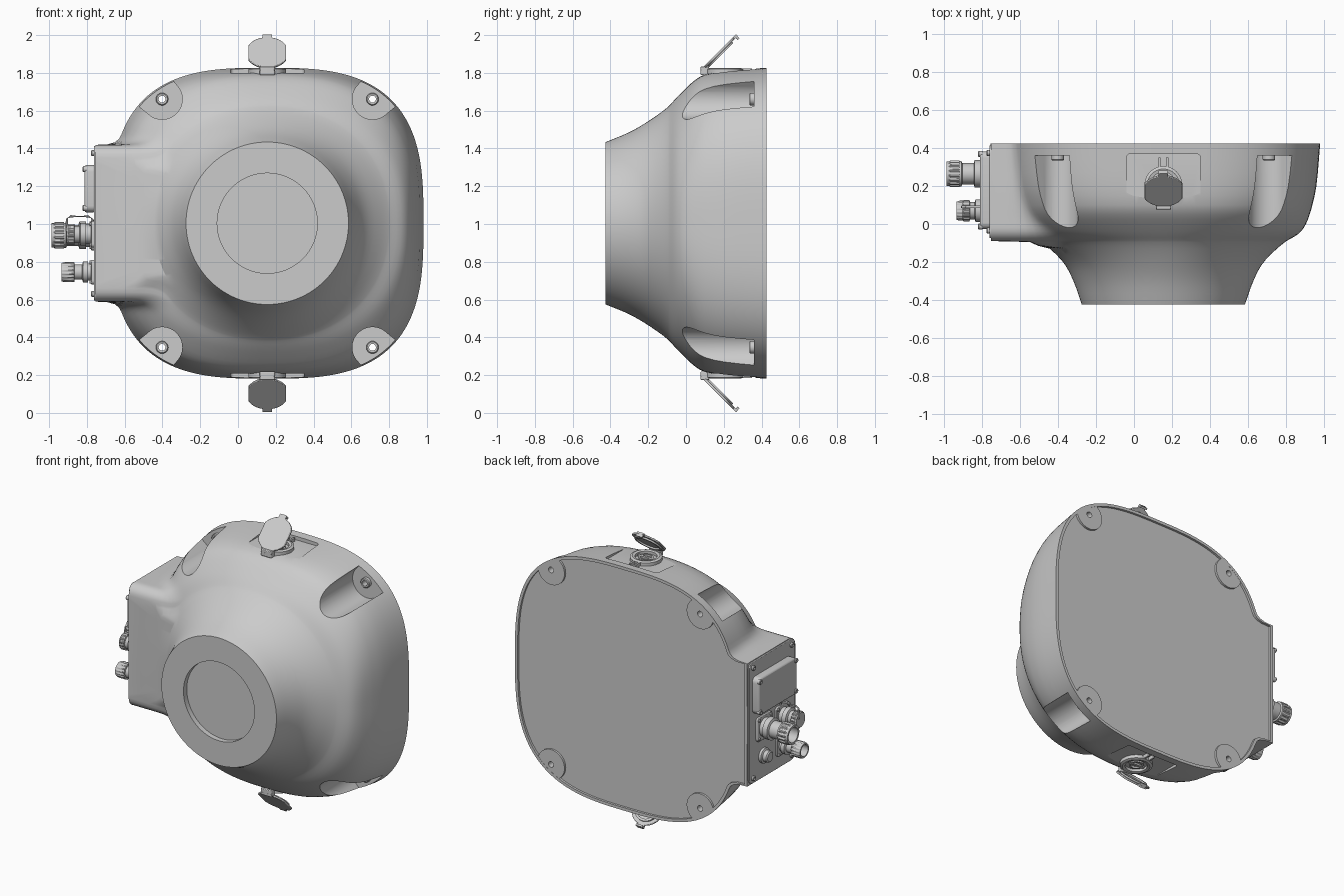
import bpy, bmesh
from math import pi, sin, cos, atan2, sqrt, hypot
from mathutils import Matrix, Vector

if "Cube" in bpy.data.objects:
    bpy.data.objects.remove(bpy.data.objects["Cube"])

CX, CZ = 0.155, 1.004
T = Matrix.Translation
C = T((CX, 0, CZ))
TO_FRONT = Matrix.Rotation(pi / 2, 4, 'X')     # local z -> -y
TO_LEFT = Matrix.Rotation(-pi / 2, 4, 'Y')     # local z -> -x, local x -> z


def shade(ob, angle=32):
    bpy.ops.object.select_all(action='DESELECT')
    ob.select_set(True)
    bpy.context.view_layer.objects.active = ob
    bpy.ops.object.shade_smooth_by_angle(angle=angle * pi / 180)


def make(name, bm, M=Matrix(), bevel=0):
    bmesh.ops.remove_doubles(bm, verts=bm.verts, dist=1e-5)
    bmesh.ops.transform(bm, matrix=M, verts=bm.verts)
    bmesh.ops.recalc_face_normals(bm, faces=bm.faces)
    me = bpy.data.meshes.new(name)
    bm.to_mesh(me)
    bm.free()
    ob = bpy.data.objects.new(name, me)
    bpy.context.collection.objects.link(ob)
    if bevel:
        m = ob.modifiers.new("bevel", 'BEVEL')
        m.width, m.segments, m.limit_method = bevel, 2, 'ANGLE'
    shade(ob)
    return ob


def loft(bm, rings, closed=False):
    vs = [[bm.verts.new(p) for p in r] for r in rings]
    n = len(vs[0])
    for a, b in zip(vs, vs[1:] + (vs[:1] if closed else [])):
        for i in range(n):
            j = (i + 1) % n
            bm.faces.new((a[i], a[j], b[j], b[i]))


def lathe(name, prof, M, seg=40, closed=False, rib=None):
    """prof: (radius, height); rib: profile rows that are knurled"""
    bm = bmesh.new()
    rings = []
    for k, (r, h) in enumerate(prof):
        rings.append([(f * r * cos(2 * pi * i / seg), f * r * sin(2 * pi * i / seg), h) for i in range(seg)
                      for f in [0.92 if rib and k in rib and i % 4 < 2 else 1]])
    loft(bm, rings, closed)
    return make(name, bm, M)


def add_prism(bm, pts, h0, h1, M=Matrix()):
    a, b = [[bm.verts.new(M @ Vector((u, v, h))) for u, v in pts] for h in (h0, h1)]
    bm.faces.new(a[::-1])
    bm.faces.new(b)
    for i in range(len(pts)):
        j = (i + 1) % len(pts)
        bm.faces.new((a[i], a[j], b[j], b[i]))


def prism(name, pts, h0, h1, M, bevel=0):
    bm = bmesh.new()
    add_prism(bm, pts, h0, h1)
    return make(name, bm, M, bevel)


def rrect(w, h, r=0.001, n=6):
    return [(sx * (w / 2 - r) + r * cos(a0 + pi / 2 * i / n), sy * (h / 2 - r) + r * sin(a0 + pi / 2 * i / n))
            for sx, sy, a0 in ((1, 1, 0), (-1, 1, pi / 2), (-1, -1, pi), (1, -1, 1.5 * pi)) for i in range(n + 1)]


def circle(r, n=40):
    return [(r * cos(2 * pi * i / n), r * sin(2 * pi * i / n)) for i in range(n)]


# Housing profile: depth, half width, half height, superellipse exponent
K = [(-.425, .43, .43, 2), (-.3, .475, .482, 2), (-.2, .53, .54, 2.05), (-.1, .635, .612, 2.15),
     (-.05, .715, .665, 2.3), (0, .752, .715, 2.45), (.05, .771, .76, 2.6), (.1, .786, .787, 2.7),
     (.2, .807, .805, 2.85), (.425, .827, .823, 3)]


def section(y):
    i = next((k for k in range(len(K) - 2) if y <= K[k + 1][0]), len(K) - 2)
    slope = lambda k, c: ((K[min(k + 1, len(K) - 1)][c] - K[max(k - 1, 0)][c])
                          / (K[min(k + 1, len(K) - 1)][0] - K[max(k - 1, 0)][0]))
    d = K[i + 1][0] - K[i][0]
    t = (y - K[i][0]) / d
    return [(2*t**3 - 3*t*t + 1) * K[i][c] + (t**3 - 2*t*t + t) * d * slope(i, c)
            + (3*t*t - 2*t**3) * K[i + 1][c] + (t**3 - t*t) * d * slope(i + 1, c) for c in (1, 2, 3)]


def radius(phi, y, bx, bz):
    """Polar radius, phi from -x; the side box blends in with a fillet"""
    hx, hz, n = section(y)
    c, s = abs(cos(phi)), max(abs(sin(phi)), 1e-6)
    r = ((c / hx) ** n + (s / hz) ** n) ** (-1 / n)
    b = min(bx / max(c, 1e-6), bz / s) if cos(phi) > 0 else 0
    k = 0.1
    return max(r, b) + max(k - abs(r - b), 0) ** 2 / k / 4


def body_ring(y, bx=0.0, bz=0.345, inset=0.0, scale=1, ydraw=None):
    corner = atan2(bz, 0.91)
    half = [corner * i / 16 for i in range(16)] + [corner + (pi - corner) * i / 90 for i in range(91)]
    out = []
    for p in half + [-p for p in half[-2:0:-1]]:
        r = (radius(p, y, bx, bz) - inset) * scale
        out.append((CX - r * cos(p), y if ydraw is None else ydraw, CZ + r * sin(p)))
    return out


# Housing with recessed front window and recessed back plate
f = .265 / .43
rings = [body_ring(-.425, scale=0, ydraw=-.39), body_ring(-.425, scale=f, ydraw=-.39), body_ring(-.425, scale=f)]
rings += [body_ring(-.425 + .295 * i / 10) for i in range(11)]
rings += [body_ring(-.115, .65, .30), body_ring(-.095, .70, .33)]
for y in (-.09, -.087, -.08, -.07, -.055, -.038, -.02, 0, .025, .05, .075, .1, .15, .2, .27, .34, .425):
    t = min((y + .09) / .07, 1)
    rings.append(body_ring(y, .91, .345 + .07 * sqrt(max(0, 1 - (1 - t) ** 2))))
rings += [body_ring(.425, .91, .415, .02), body_ring(.425, .91, .415, .02, 1, .41),
          body_ring(.425, .91, .415, .02, 0, .41)]
bm = bmesh.new()
loft(bm, rings)
housing = make("housing", bm)

# Cut the corner pockets, port shelves and screw holes
corners = [(sx, sz) for sx in (-1, 1) for sz in (-1, 1)]
pockets, holes = bmesh.new(), bmesh.new()
for sx, sz in corners:
    M = C @ T((sx * .557, .36, sz * .657)) @ TO_FRONT @ Matrix.Rotation(atan2(sz, sx), 4, 'Z')
    arc = [(.107 * cos(a), .107 * sin(a)) for a in [pi * (.5 + i / 24) for i in range(25)]]
    add_prism(pockets, arc + [(.4, -.15), (.4, .15)], 0, .8, M)
    add_prism(holes, circle(.019, 24), -.2, .1, M)
for s in (0, 1):
    M = C @ Matrix.Rotation(pi * s, 4, 'Y') @ T((0, .135, 0))
    add_prism(pockets, rrect(.39, .47, .02), .795, .95, M)
for nm, b in (("pocket_cutter", pockets), ("hole_cutter", holes)):
    cut = make(nm, b)
    cut.hide_render = True
    m = housing.modifiers.new(nm, 'BOOLEAN')
    m.object, m.operation, m.solver = cut, 'DIFFERENCE', 'EXACT'
    bpy.context.view_layer.objects.active = housing
    bpy.ops.object.modifier_apply(modifier=m.name)
    bpy.data.objects.remove(cut)
shade(housing)

# Mounting screw bushes in the pockets and flush ears on the back
for sx, sz in corners:
    P = C @ T((sx * .557, 0, sz * .657)) @ TO_FRONT
    lathe("screw_bush", [(.018, -.365), (.018, -.335), (.028, -.335), (.033, -.34), (.033, -.365)], P, 32, True)
    ear = lathe("back_ear", [(.019, -.405), (.019, -.424), (.1, -.424), (.1, -.405)], P, 64, True)
    for v in ear.data.vertices:
        dx, dz = v.co.x - CX, v.co.z - CZ
        lim = radius(atan2(dz, -dx), .425, .91, .415) - .004
        q = min(1, lim / hypot(dx, dz))
        v.co.x, v.co.z = CX + dx * q, CZ + dz * q

# Top and bottom ports with hinged open caps
for s, side in ((0, "top"), (1, "bottom")):
    B = C @ Matrix.Rotation(pi * s, 4, 'Y')
    P = B @ T((0, .205, 0))
    lathe(side + "_port_ring", [(0, .80), (.068, .80), (.068, .818), (.085, .822), (.1, .816), (.1, .785)], P)
    lathe(side + "_port_core", [(.045, .79), (.045, .812), (.035, .812), (.035, .80), (0, .80)], P)
    prism(side + "_port_bar", rrect(.12, .016), .79, .812, P)
    for x in (-.02, .02):
        prism(side + "_port_latch", rrect(.012, .05), .79, .818, P @ T((x, .12, 0)))
    prism(side + "_hinge", rrect(.08, .045, .008), .785, .83, B @ T((0, .10, 0)), .004)
    H = B @ T((0, .095, .822)) @ Matrix.Rotation(pi / 4, 4, 'X')
    oval = [(max(-.1, min(.1, x)), y) for x, y in circle(.113, 64)]
    prism(side + "_cap", oval, -.006, .006, H @ T((0, .113, 0)), .003)
    lathe(side + "_cap_seal", [(.075, -.016), (.09, -.016), (.09, -.004), (.075, -.004)],
          H @ T((0, .113, 0)), 40, True)
    prism(side + "_cap_neck", rrect(.08, .06), -.006, .005, H @ T((0, .01, 0)))
    prism(side + "_cap_tab", rrect(.05, .035, .006), -.006, .006, H @ T((0, .229, 0)))
    prism(side + "_cap_hook", rrect(.05, .012), -.022, .004, H @ T((0, .238, 0)))


# Side panel, access cover and their screws
def at(y, z, x=-.755):
    return T((x, y, z)) @ TO_LEFT


prism("side_panel", rrect(.82, .49, .04), -.005, .008, at(.17, CZ), .003)
prism("access_cover", rrect(.25, .41, .035), 0, .058, at(.178, 1.187), .01)
screw = [(.016, 0), (.016, .018), (.013, .022), (.008, .022), (.008, .014), (0, .014)]
for y in (-.035, .375):
    for z in (.63, 1.375):
        lathe("panel_screw", screw, at(y, z), 20)
    for z in (1.085, 1.29):
        lathe("cover_screw", screw, at(y * .93 + .02, z, -.80), 20)

# Cable connectors, blanking cap and button
lathe("large_connector", [(.062, 0), (.062, .05), (.072, .05), (.072, .085), (.056, .09), (.056, .15), (.066, .155),
      (.066, .165), (.07, .165), (.07, .215), (.064, .22), (.064, .233), (.05, .233), (.05, .13), (0, .13)],
      at(.265, .94), 64, rib=(8, 9))
lathe("small_connector", [(.045, 0), (.045, .04), (.056, .04), (.056, .065), (.04, .07), (.04, .11), (.053, .112),
      (.053, .165), (.048, .18), (.038, .18), (.038, .12), (0, .12)], at(.07, .745), 64, rib=(6, 7))
lathe("capped_connector", [(.052, 0), (.052, .05), (.06, .05), (.06, .08), (.045, .085), (.045, .11), (.056, .112),
      (.056, .145), (.048, .152), (0, .152)], at(.07, .945), 64, rib=(6, 7))
lathe("round_button", [(.05, 0), (.05, .025), (.038, .03), (.038, .055), (.03, .062), (0, .062)], at(.265, .745))
for y, z, w in ((.265, .94, .16), (.07, .945, .14), (.07, .745, .13)):
    prism("connector_flange", rrect(w, w, .02), 0, .022, at(y, z), .003)
    for a, b in corners:
        lathe("flange_screw", [(.01, .02), (.01, .03), (0, .032)], at(y + a * w * .39, z + b * w * .39), 12)

# Retaining loop on the capped connector
bm = bmesh.new()
path = [(-.765, .995), (-.772, 1.03), (-.79, 1.04), (-.89, 1.04), (-.905, 1.03), (-.907, .96)]
loft(bm, [[(x + .007 * cos(a) * abs(nx), .09 + .007 * sin(a), z + .007 * cos(a) * nz)
           for a in [2 * pi * i / 10 for i in range(10)]]
          for (x, z), (nx, nz) in zip(path, ((1, 0), (.9, -.4), (.4, -.9), (.4, 1), (.9, .4), (1, 0)))
          for nz in [abs(nz) * (-1 if x > -.8 else 1)]])
make("retaining_loop", bm)
